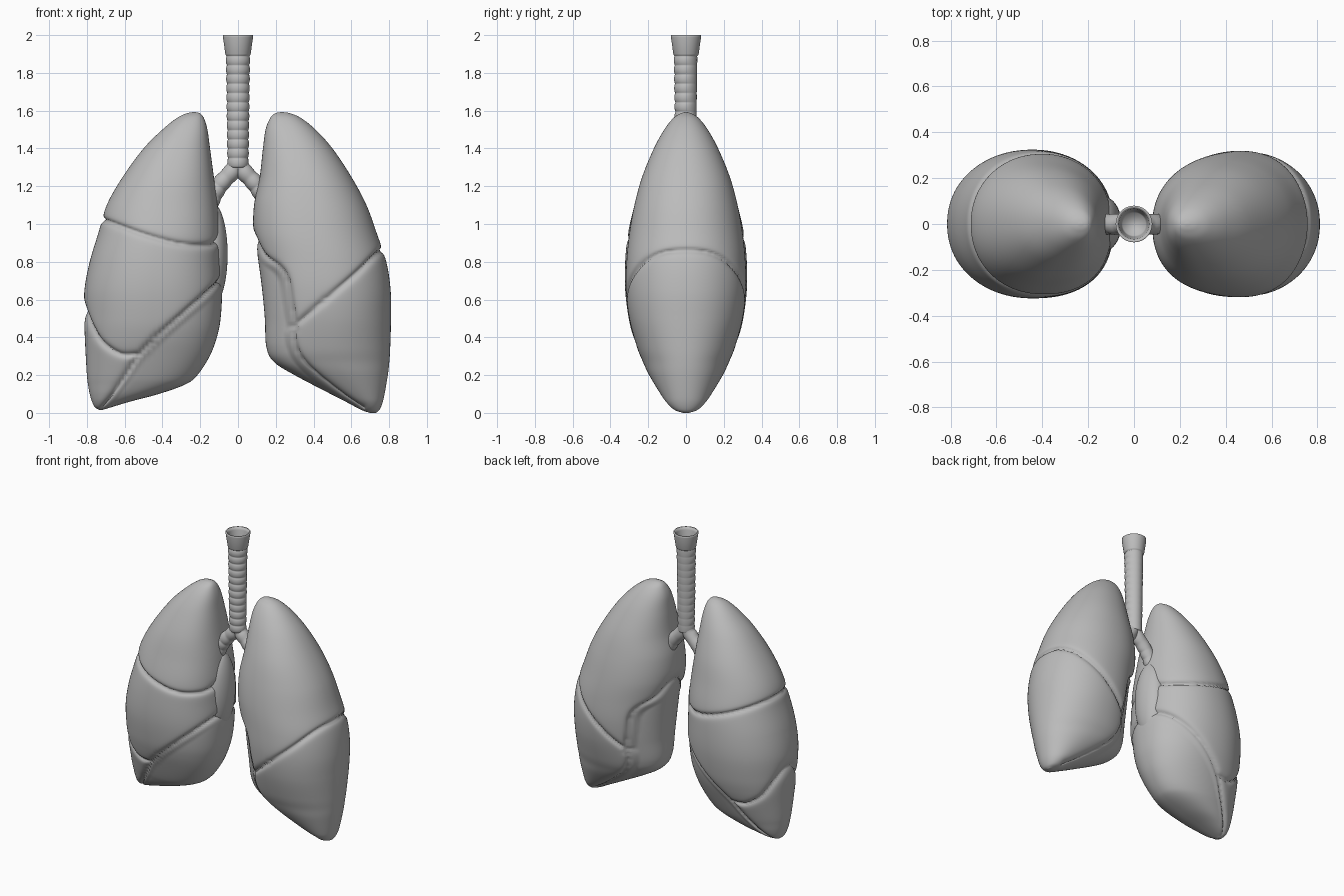
import bpy, bmesh, math
from mathutils import Vector, Matrix
from mathutils.geometry import intersect_point_line

cube = bpy.data.objects.get("Cube")
if cube:
    bpy.data.objects.remove(cube, do_unlink=True)

# One plain grey for everything
grey = bpy.data.materials.new("plain grey")
grey.use_nodes = True
colour = (0.5, 0.5, 0.5, 1)
grey.diffuse_color = colour
grey.node_tree.nodes["Principled BSDF"].inputs["Base Color"].default_value = colour


def finish(name, bm):
    """Turn a bmesh into a smooth grey object."""
    bmesh.ops.recalc_face_normals(bm, faces=bm.faces)
    for f in bm.faces:
        f.smooth = True
    mesh = bpy.data.meshes.new(name)
    bm.to_mesh(mesh)
    bm.free()
    mesh.materials.append(grey)
    bpy.context.collection.objects.link(bpy.data.objects.new(name, mesh))


def loft(name, rings):
    """Skin a list of equal-sized point rings and cap the ends."""
    bm = bmesh.new()
    loops = [[bm.verts.new(p) for p in ring] for ring in rings]
    for a, b in zip(loops, loops[1:]):
        for i in range(len(a)):
            j = (i + 1) % len(a)
            bm.faces.new((a[i], a[j], b[j], b[i]))
    bm.faces.new(loops[0])
    bm.faces.new(loops[-1])
    finish(name, bm)


def spline(rows, step):
    """Catmull-Rom samples through the rows, spaced by the first value."""
    rows = [Vector(r) for r in rows]
    out = []
    for k in range(len(rows) - 1):
        p1, p2 = rows[k], rows[k + 1]
        p0 = rows[k - 1] if k else p1
        p3 = rows[k + 2] if k + 2 < len(rows) else p2
        n = max(6, math.ceil(abs(p2[0] - p1[0]) / step))
        for i in range(n):
            t = i / n
            out.append(p1 + (p2 - p0) * (t / 2) + (p0 * 2 - p1 * 5 + p2 * 4 - p3) * (t * t / 2)
                       + (p1 * 3 - p0 - p2 * 3 + p3) * (t ** 3 / 2))
    return out + [rows[-1]]


def smooth_line(points):
    return [Vector((p[0], p[1], 0)) for p in spline(points, 0.05)]


def distance(p, line):
    best = 9
    for a, b in zip(line, line[1:]):
        q, t = intersect_point_line(p, a, b)
        q = a if t < 0 else b if t > 1 else q
        best = min(best, (p - q).length)
    return best


def lung(name, side, rows, fissures, edge, core_depth, count=144):
    """Rows are height, inner x, outer x, half depth; lines are (x, z)."""
    edge_line = smooth_line(edge)
    lines = [smooth_line(f) for f in fissures] + [edge_line]
    rings = []
    for z, inner, outer, depth in spline(rows, 0.011):
        mid, half = (inner + outer) / 2, max((outer - inner) / 2, 0.001)
        depth = max(depth, 0.001)
        # edge of the recessed inner part at this height
        border = max([a.x + (b.x - a.x) * (z - a.y) / (b.y - a.y)
                      for a, b in zip(edge_line, edge_line[1:])
                      if b.y <= z < a.y], default=-1)
        ring = []
        for i in range(count):
            a = math.tau * i / count
            c, s = math.cos(a), math.sin(a)
            # the inner front corner is fuller than the rest
            power = 0.84 if c < 0 and s < 0 else 0.95
            x = mid + half * math.copysign(abs(c) ** power, c)
            y = depth * math.copysign(abs(s) ** power, s)
            p = Vector((x, z, 0))
            near = min(distance(p, line) for line in lines)
            if x < border:
                y *= 1 - core_depth * min(1, distance(p, edge_line) / 0.04)
            r = math.hypot(x - mid, y) + 0.001
            k = 1 - min(0.028 * math.exp(-near / 0.01), r * 0.3) / r
            ring.append((side * (mid + (x - mid) * k), y * k, z))
        rings.append(ring)
    loft(name, rings)


# Left lung: two lobes around a recessed inner part
lung("left_lung", 1, [
    (0, .70, .73, .015), (.015, .65, .748, .06), (.05, .585, .764, .1),
    (.1, .49, .776, .135), (.2, .3, .793, .195), (.27, .19, .801, .228),
    (.35, .15, .806, .26), (.5, .142, .81, .3), (.65, .128, .808, .318),
    (.8, .108, .785, .315), (.95, .082, .735, .3), (1.1, .085, .68, .273),
    (1.25, .115, .6, .232), (1.4, .132, .5, .17), (1.5, .146, .41, .115),
    (1.56, .17, .335, .068), (1.585, .195, .28, .03), (1.592, .225, .24, .005)],
    fissures=[[(.8, .86), (.75, .85), (.62, .73), (.45, .59), (.34, .5), (.29, .46)]],
    edge=[(.07, .95), (.13, .84), (.22, .77), (.26, .7), (.28, .58), (.3, .46),
          (.29, .4), (.32, .31), (.4, .22), (.55, .1), (.66, .03)],
    core_depth=0.18)

# Right lung: three lobes and a small outer wedge
lung("right_lung", -1, [
    (.015, .715, .735, .015), (.03, .67, .758, .06), (.06, .57, .773, .1),
    (.1, .42, .785, .138), (.15, .28, .794, .172), (.2, .215, .8, .198),
    (.3, .15, .806, .24), (.4, .112, .811, .278), (.5, .092, .815, .303),
    (.65, .084, .813, .322), (.8, .09, .785, .322), (.95, .095, .74, .307),
    (1.1, .108, .695, .273), (1.25, .128, .61, .232), (1.4, .148, .5, .17),
    (1.5, .162, .4, .115), (1.56, .18, .325, .068), (1.585, .2, .275, .03),
    (1.592, .225, .24, .005)],
    fissures=[[(.74, 1.03), (.7, 1.015), (.5, .945), (.3, .895), (.14, .89), (.09, .93)],
              [(.52, .315), (.62, .31), (.72, .37), (.78, .46), (.83, .58)]],
    edge=[(.07, .73), (.1, .69), (.2, .6), (.4, .43), (.52, .315), (.6, .2), (.72, .03)],
    core_depth=0.08)

# Inner root of the right lung, showing between the lobes
bm = bmesh.new()
bmesh.ops.create_uvsphere(bm, u_segments=40, v_segments=24, radius=1,
                          matrix=Matrix.Translation((-.135, 0, .84))
                          @ Matrix.Diagonal((.08, .12, .27, 1)))
finish("right_lung_root", bm)


def tube_ring(centre, tangent, radius, bump=0.0, count=40):
    """Ring across the path; the bump fades out toward the back."""
    depth_axis = Vector((0, 1, 0))
    across = depth_axis.cross(tangent).normalized()
    ring = []
    for i in range(count):
        a = math.tau * i / count
        r = radius + bump * min(1, max(0.2, 0.9 - math.sin(a)))
        ring.append(centre + across * r * math.cos(a) + depth_axis * r * math.sin(a))
    return ring


# Windpipe: ringed shaft, flared mouth, hollow inside
up = Vector((0, 0, 1))
rings = []
for i in range(133):
    t = i / 132
    wave = abs(math.sin(math.pi * 12 * t)) ** 0.7
    rings.append(tube_ring(up * (1.3 + 0.59 * t), up, 0.051 + 0.008 * t, 0.006 * wave))
for z, r in [(1.892, .064), (1.9, .067), (1.95, .074), (1.99, .08), (2, .08),
             (2, .072), (1.98, .066), (1.9, .056), (1.86, .05)]:
    rings.append(tube_ring(up * z, up, r))
loft("windpipe", rings)

# Branches into each lung
for label, side in (("left", 1), ("right", -1)):
    path = [Vector((side * x, 0, z)) for z, x in
            spline([(1.34, 0), (1.28, .03), (1.22, .085), (1.16, .125), (1.06, .17)], 0.006)]
    rings = []
    for i, p in enumerate(path):
        tangent = path[min(i + 1, len(path) - 1)] - path[max(i - 1, 0)]
        wave = abs(math.sin(math.pi * 6 * i / len(path)))
        rings.append(tube_ring(p, tangent, 0.043, 0.004 * wave))
    loft(label + "_branch", rings)
